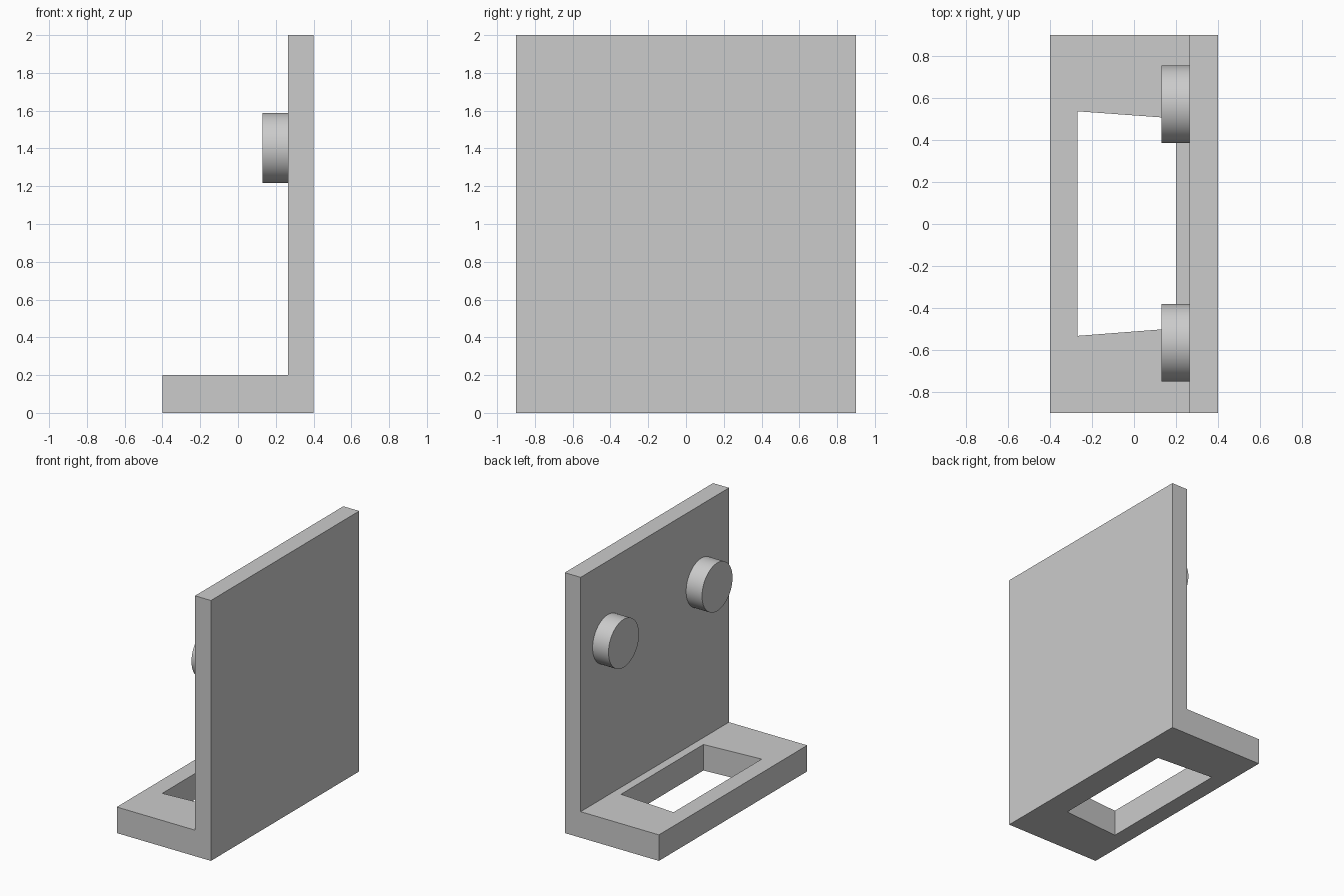
import bpy
import bmesh
from math import radians
from mathutils import Matrix, Vector

cube = bpy.data.objects.get("Cube")
if cube:
    bpy.data.objects.remove(cube, do_unlink=True)

grey = bpy.data.materials.new("light grey")
grey.use_nodes = True
grey.diffuse_color = (0.6, 0.6, 0.6, 1)
grey.node_tree.nodes["Principled BSDF"].inputs["Base Color"].default_value = grey.diffuse_color


def add_object(name, bm):
    bmesh.ops.recalc_face_normals(bm, faces=bm.faces)
    mesh = bpy.data.meshes.new(name)
    bm.to_mesh(mesh)
    bm.free()
    mesh.materials.append(grey)
    obj = bpy.data.objects.new(name, mesh)
    bpy.context.collection.objects.link(obj)
    return obj


def extrude_profile(name, points, direction):
    """Solid made by sweeping a flat outline along a direction."""
    bm = bmesh.new()
    face = bm.faces.new([bm.verts.new(p) for p in points])
    swept = bmesh.ops.extrude_face_region(bm, geom=[face], use_keep_orig=True)
    verts = [v for v in swept["geom"] if isinstance(v, bmesh.types.BMVert)]
    bmesh.ops.translate(bm, verts=verts, vec=Vector(direction))
    return add_object(name, bm)


def select_only(obj):
    bpy.ops.object.select_all(action="DESELECT")
    obj.select_set(True)
    bpy.context.view_layer.objects.active = obj


# L-shaped bracket: upright plate and foot in one solid
PLATE_X = 0.265
outline = [(-0.4, 0), (0.4, 0), (0.4, 2), (PLATE_X, 2), (PLATE_X, 0.2), (-0.4, 0.2)]
bracket = extrude_profile("bracket", [(x, -0.9, z) for x, z in outline], (0, 1.8, 0))

# Tapered window through the foot
window = [(-0.27, -0.533), (0.2, -0.497), (0.2, 0.503), (-0.27, 0.537)]
cutter = extrude_profile("window_cutter", [(x, y, -0.1) for x, y in window], (0, 0, 0.4))
cutter.hide_render = True
cut = bracket.modifiers.new("window", "BOOLEAN")
cut.operation = "DIFFERENCE"
cut.solver = "EXACT"
cut.object = cutter
select_only(bracket)
bpy.ops.object.modifier_apply(modifier=cut.name)
bpy.data.objects.remove(cutter, do_unlink=True)

# Two round pegs on the inner side of the plate
PEG_END = 0.13
for name, y in (("back_peg", 0.57), ("front_peg", -0.565)):
    bm = bmesh.new()
    place = Matrix.Translation(((PEG_END + PLATE_X) / 2, y, 1.403)) @ Matrix.Rotation(radians(90), 4, "Y")
    bmesh.ops.create_cone(bm, cap_ends=True, segments=64, radius1=0.185, radius2=0.185,
                          depth=PLATE_X - PEG_END, matrix=place)
    select_only(add_object(name, bm))
    bpy.ops.object.shade_smooth_by_angle(angle=radians(30))
